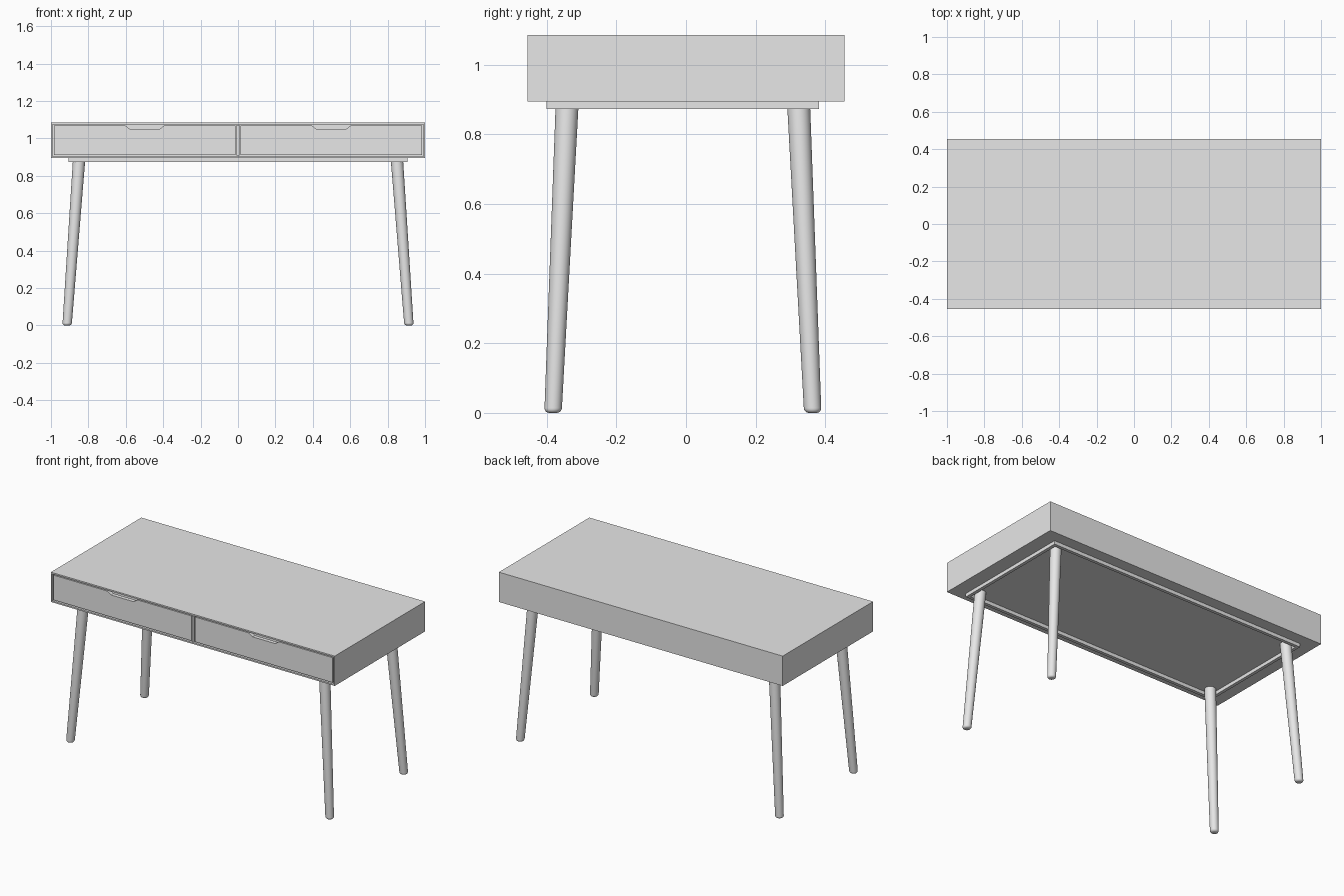
import bpy
import bmesh
import math
from mathutils import Vector

cube = bpy.data.objects.get("Cube")
if cube:
    bpy.data.objects.remove(cube, do_unlink=True)

GREY = (0.8, 0.8, 0.8, 1.0)
grey = bpy.data.materials.new("light_grey")
grey.use_nodes = True
grey.diffuse_color = GREY
for node in grey.node_tree.nodes:
    if node.type == 'BSDF_PRINCIPLED':
        node.inputs["Base Color"].default_value = GREY

# Overall sizes
HALF_X, HALF_Y = 1.0, 0.455
CASE_BOTTOM, CASE_TOP = 0.895, 1.085
WALL, GAP, RECESS = 0.013, 0.006, 0.003
DIVIDER = 0.007
RAIL_BOTTOM, RAIL_WIDTH = 0.873, 0.02
BASE_Y = -0.009  # the leg frame sits slightly forward


def finish(name, bm):
    bmesh.ops.recalc_face_normals(bm, faces=bm.faces)
    mesh = bpy.data.meshes.new(name)
    bm.to_mesh(mesh)
    bm.free()
    mesh.materials.append(grey)
    obj = bpy.data.objects.new(name, mesh)
    bpy.context.collection.objects.link(obj)
    return obj


def box_bmesh(low, high):
    low, high = Vector(low), Vector(high)
    bm = bmesh.new()
    bmesh.ops.create_cube(bm, size=1)
    size, mid = high - low, (low + high) / 2
    for v in bm.verts:
        v.co = Vector(a * b for a, b in zip(v.co, size)) + mid
    return bm


def prism(name, outline, depth):
    """Extrude an outline of points by a depth vector."""
    bm = bmesh.new()
    face = bm.faces.new([bm.verts.new(p) for p in outline])
    out = bmesh.ops.extrude_face_region(bm, geom=[face], use_keep_orig=True)
    moved = [g for g in out["geom"] if isinstance(g, bmesh.types.BMVert)]
    bmesh.ops.translate(bm, verts=moved, vec=depth)
    return finish(name, bm)


# Case: a box with its front hollowed out
bm = box_bmesh((-HALF_X, -HALF_Y, CASE_BOTTOM), (HALF_X, HALF_Y, CASE_TOP))
bm.normal_update()
front = min(bm.faces, key=lambda f: f.calc_center_median().y)
bmesh.ops.inset_region(bm, faces=[front], thickness=WALL)
out = bmesh.ops.extrude_face_region(bm, geom=[front])
bmesh.ops.delete(bm, geom=[front], context='FACES')
inner = [g for g in out["geom"] if isinstance(g, bmesh.types.BMVert)]
bmesh.ops.translate(bm, verts=inner, vec=(0, 0.08, 0))
finish("case", bm)

# Upright between the drawers
finish("divider", box_bmesh(
    (-DIVIDER, -HALF_Y, CASE_BOTTOM + WALL),
    (DIVIDER, -HALF_Y + 0.08, CASE_TOP - WALL)))

# Drawer fronts with a tapered finger notch in the top edge
for name, side in (("left", 1), ("right", -1)):
    x0, x1 = DIVIDER + GAP, HALF_X - WALL - GAP / 2
    z0, z1 = CASE_BOTTOM + WALL + GAP / 2, CASE_TOP - WALL - GAP / 2
    mid = (x0 + x1) / 2
    profile = [(x0, z0), (x1, z0), (x1, z1), (mid + 0.105, z1),
               (mid + 0.08, z1 - 0.018), (mid - 0.08, z1 - 0.018),
               (mid - 0.105, z1), (x0, z1)]
    y = -HALF_Y + RECESS
    prism(name + "_drawer_front", [(side * x, y, z) for x, z in profile],
          (0, 0.025, 0))

# Rails under the case
RX, RY = 0.907, 0.391
for name, side in (("front", -1), ("back", 1)):
    y = sorted((side * RY, side * (RY - RAIL_WIDTH)))
    finish(name + "_rail", box_bmesh((-RX, BASE_Y + y[0], RAIL_BOTTOM),
                                     (RX, BASE_Y + y[1], CASE_BOTTOM)))
for name, side in (("left", 1), ("right", -1)):
    x = sorted((side * RX, side * (RX - RAIL_WIDTH)))
    inner_y = RY - RAIL_WIDTH
    finish(name + "_rail", box_bmesh((x[0], BASE_Y - inner_y, RAIL_BOTTOM),
                                     (x[1], BASE_Y + inner_y, CASE_BOTTOM)))


# Splayed, tapered legs with rounded feet
def leg(name, sx, sy, sides=32, steps=5):
    foot, top = Vector((0.914, 0.373, 0)), Vector((0.849, 0.332, CASE_BOTTOM))
    r_foot, r_top, rounding = 0.025, 0.033, 0.014
    rings = []
    for i in range(steps + 1):
        a = math.pi / 2 * i / steps
        rings.append((rounding * (1 - math.cos(a)),
                      r_foot - rounding * (1 - math.sin(a))))
    rings.append((CASE_BOTTOM, r_top))
    bm = bmesh.new()
    loops = []
    for z, r in rings:
        c = foot.lerp(top, z / CASE_BOTTOM)
        loops.append([bm.verts.new((sx * c.x + r * math.cos(t),
                                    BASE_Y + sy * c.y + r * math.sin(t), z))
                      for t in (math.tau * k / sides for k in range(sides))])
    for a, b in zip(loops, loops[1:]):
        for k in range(sides):
            n = (k + 1) % sides
            bm.faces.new((a[k], a[n], b[n], b[k]))
    bm.faces.new(loops[0])
    bm.faces.new(loops[-1])
    obj = finish(name, bm)
    bpy.ops.object.select_all(action='DESELECT')
    obj.select_set(True)
    bpy.context.view_layer.objects.active = obj
    bpy.ops.object.shade_smooth_by_angle(angle=math.radians(40))


for x_name, sx in (("left", 1), ("right", -1)):
    for y_name, sy in (("front", -1), ("back", 1)):
        leg(f"{y_name}_{x_name}_leg", sx, sy)
